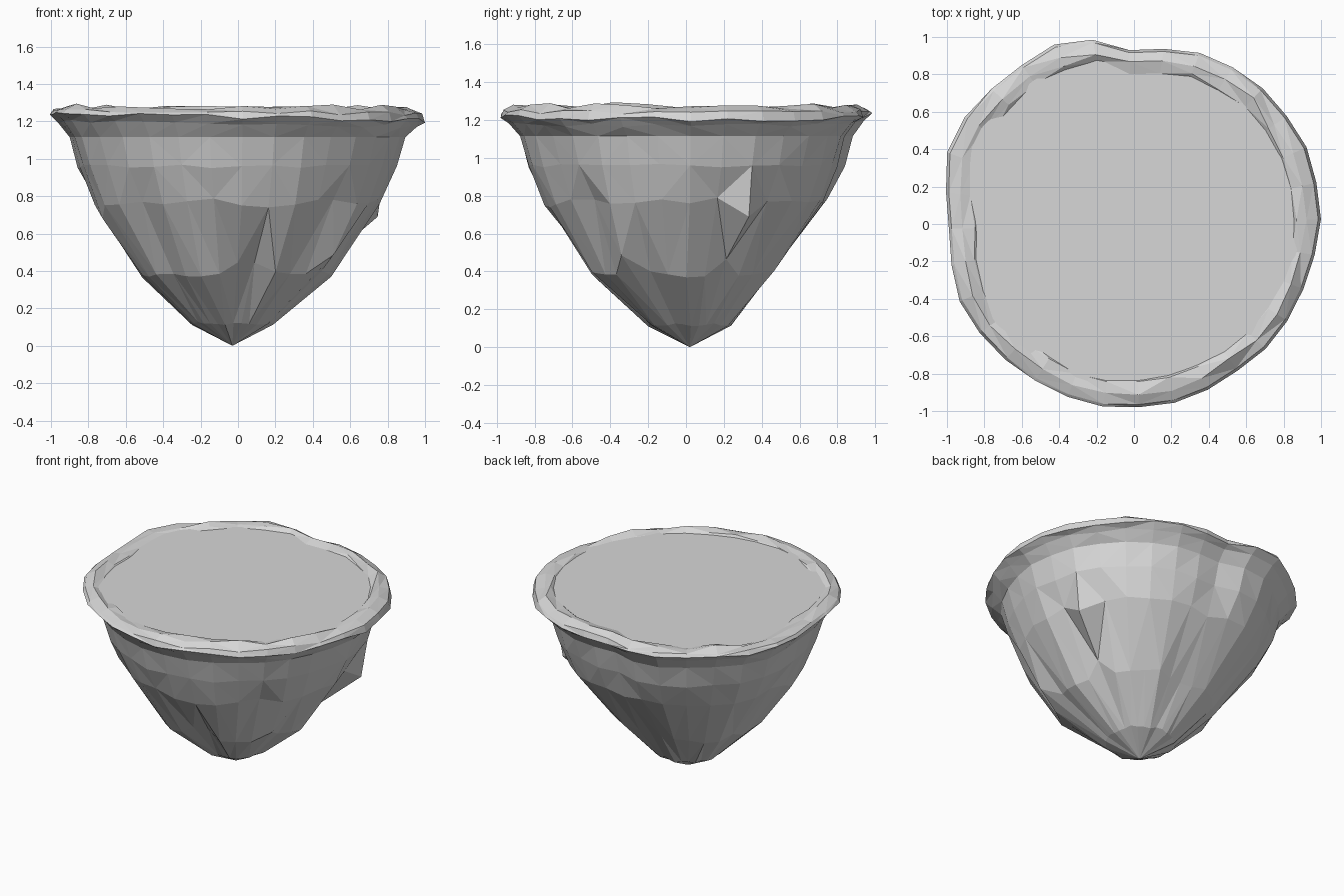
import bpy
import bmesh
import math
import random
from mathutils import Vector

random.seed(4)

default_cube = bpy.data.objects.get("Cube")
if default_cube:
    bpy.data.objects.remove(default_cube)

SIDES = 32
# Rim outline: deviation from a unit circle, in percent, counter-clockwise from +x
OUTLINE = [0, 0, 1, 0, 0, -1, -2, -5, -7, 1, 5, 4, 5, 7, 7, 2,
           -1, 0, 2, 1, 0, -1, -1, -1, -2, -2, -3, -4, -3, -3, -3, -2]


def make_material(name, color):
    material = bpy.data.materials.new(name)
    material.use_nodes = True
    material.diffuse_color = color
    shader = material.node_tree.nodes["Principled BSDF"]
    shader.inputs["Base Color"].default_value = color
    return material


def ring(bm, radius, height, follow=1, rough=0, lift=0, center=(0, 0), tilt=0, tweaks=None):
    """Ring of vertices on the outline; tweaks give a column its radius factor and rise."""
    tweaks = tweaks or {}
    verts = []
    for column, percent in enumerate(OUTLINE):
        angle = math.tau * column / SIDES + math.radians(1.5)
        noise = (1 + random.uniform(-rough, rough), random.uniform(-lift, lift))
        factor, rise = tweaks.get(column, noise)
        reach = radius * (1 + follow * percent / 100) * factor
        x = center[0] + reach * math.cos(angle)
        y = center[1] + reach * math.sin(angle)
        verts.append(bm.verts.new((x, y, height - tilt * x + rise)))
    return verts


def bridge(bm, lower, upper):
    for i in range(SIDES):
        j = (i + 1) % SIDES
        bm.faces.new((lower[i], lower[j], upper[j], upper[i]))


def loft(bm, rings):
    for lower, upper in zip(rings, rings[1:]):
        bridge(bm, lower, upper)


def finish(bm, name, material):
    # Split bent quads so every facet is truly flat
    bmesh.ops.triangulate(bm, faces=[f for f in bm.faces if len(f.verts) == 4])
    bmesh.ops.recalc_face_normals(bm, faces=bm.faces)
    mesh = bpy.data.meshes.new(name)
    bm.to_mesh(mesh)
    bm.free()
    mesh.materials.append(material)
    obj = bpy.data.objects.new(name, mesh)
    bpy.context.collection.objects.link(obj)
    return obj


stone = make_material("grey stone", (0.68, 0.68, 0.68, 1))

# Tapering rock body with outcrops and clefts
bm = bmesh.new()
tip_center = Vector((-0.03, 0.02))
foot = ring(bm, 0.22, 0.12, 0, 0.03, 0.01, tip_center)
waist = ring(bm, 0.505, 0.385, 0.3, 0.02, 0.02, (-0.015, -0.01), tweaks={
    2: (1.08, 0.08), 7: (0.92, 0), 8: (0.9, 0), 9: (0.92, 0), 20: (0.95, 0),
    24: (0.98, 0.06), 25: (0.93, 0.06), 26: (1.06, 0.01), 28: (1.04, 0), 29: (1.24, 0.1)})
shoulder = ring(bm, 0.765, 0.77, 0.8, 0.01, 0.02, tweaks={
    1: (0.98, 0.02), 2: (1.06, -0.08), 3: (0.97, 0), 17: (0.97, -0.09),
    20: (0.97, 0), 25: (0.98, -0.03), 28: (0.94, 0.01)})
chest = ring(bm, 0.85, 0.96, 1, 0.006, 0.01)
neck = ring(bm, 0.895, 1.115)
loft(bm, [foot, waist, shoulder, chest, neck])
tip = bm.verts.new((*tip_center, 0))
for i in range(SIDES):
    bm.faces.new((tip, foot[(i + 1) % SIDES], foot[i]))
finish(bm, "rock_body", stone)

# Uneven overhanging rim, a little lower on the left
bm = bmesh.new()
loft(bm, [
    ring(bm, 0.895, 1.115),
    ring(bm, 0.955, 1.185, lift=0.01, tilt=0.015),
    ring(bm, 1, 1.222, lift=0.012, tilt=0.018),
    ring(bm, 0.985, 1.25, lift=0.01, tilt=0.01),
    ring(bm, 0.925, 1.278, rough=0.01, lift=0.018),
    ring(bm, 0.87, 1.26, rough=0.015, lift=0.018),
    ring(bm, 0.83, 1.23),
])
finish(bm, "rim", stone)

# Flat ground on top
bm = bmesh.new()
bm.faces.new(ring(bm, 0.9, 1.258))
finish(bm, "flat_top", stone)
